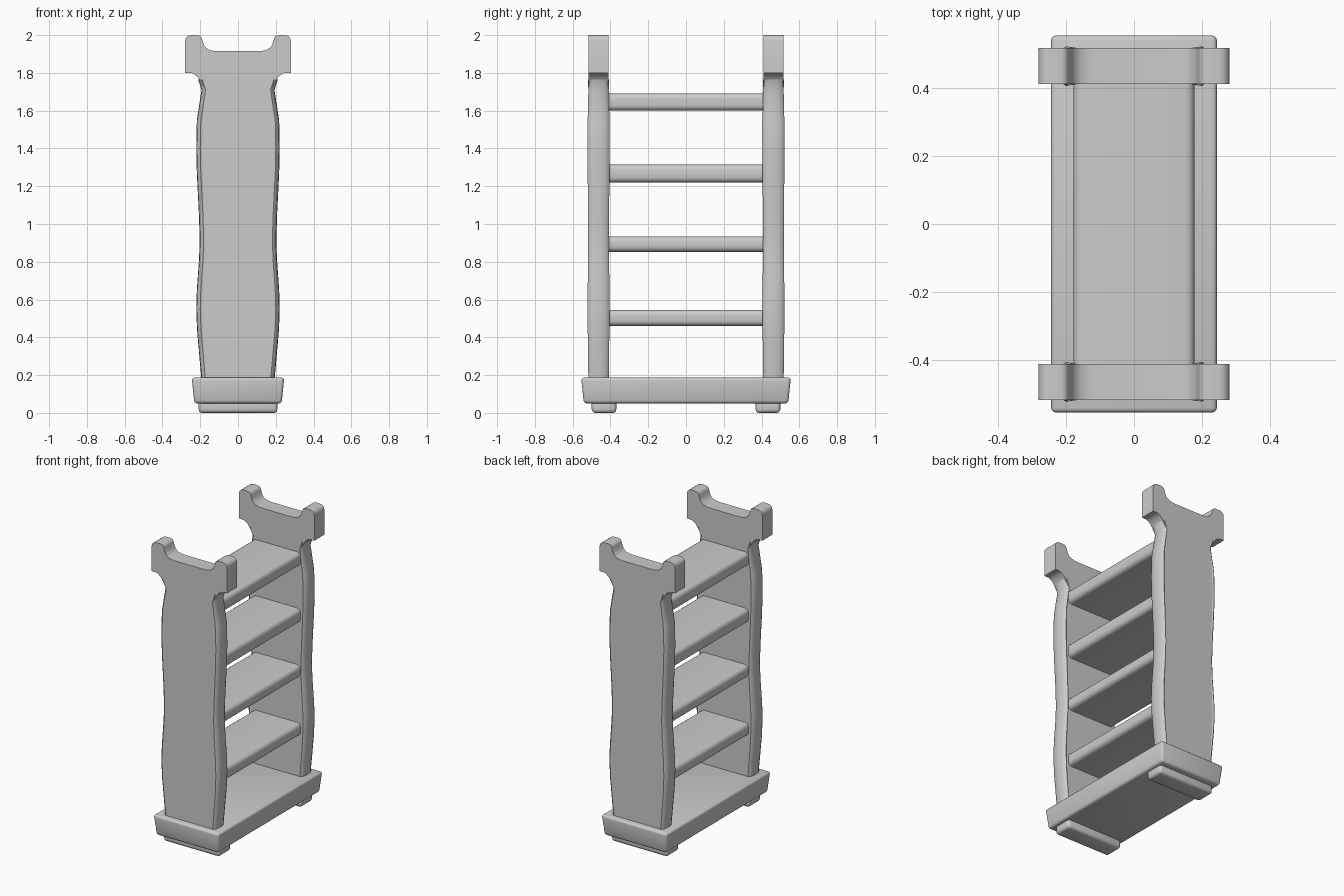
import bpy, bmesh, math

if "Cube" in bpy.data.objects:
    bpy.data.objects.remove(bpy.data.objects["Cube"])

def finish(bm, name, bevel=0, segments=3, smooth=True):
    bmesh.ops.recalc_face_normals(bm, faces=bm.faces)
    me = bpy.data.meshes.new(name)
    bm.to_mesh(me)
    bm.free()
    ob = bpy.data.objects.new(name, me)
    bpy.context.collection.objects.link(ob)
    bpy.ops.object.select_all(action='DESELECT')
    bpy.context.view_layer.objects.active = ob
    ob.select_set(True)
    if bevel:
        m = ob.modifiers.new("bevel", 'BEVEL')
        m.width, m.segments = bevel, segments
        m.limit_method = 'ANGLE'
        bpy.ops.object.modifier_apply(modifier=m.name)
    if smooth:
        bpy.ops.object.shade_smooth_by_angle(angle=math.radians(35))
    return ob

def box(name, x, y, z, bevel, cy=0, bottom_inset=0, segments=3):
    """x, y are half sizes; z is (low, high); the bottom may be inset."""
    bm = bmesh.new()
    bmesh.ops.create_cube(bm, size=2)
    for v in bm.verts:
        low = v.co.z < 0
        inset = bottom_inset if low else 0
        v.co.x *= x - inset
        v.co.y = v.co.y * (y - inset) + cy
        v.co.z = z[0] if low else z[1]
    return finish(bm, name, bevel, segments)

def arc(cx, cz, r, a0, a1, n=6):
    return [(cx + r * math.cos(math.radians(a0 + (a1 - a0) * i / n)),
             cz + r * math.sin(math.radians(a0 + (a1 - a0) * i / n))) for i in range(n + 1)]

# wavy side of the uprights (half width, height)
side = [(.172, .17), (.182, .28), (.196, .44), (.2, .55), (.197, .65), (.185, .82),
        (.182, .92), (.186, 1.05), (.197, 1.27), (.2, 1.4), (.197, 1.55), (.172, 1.71)]
# neck, shoulder, rounded horn and scooped top
half = (side + [(.198, 1.755), (.215, 1.78), (.235, 1.795), (.25, 1.8), (.28, 1.8)]
        + arc(.25, 1.97, .03, 0, 90, 4) + arc(.215, 1.975, .025, 90, 180, 4)
        + [(.184, 1.957), (.175, 1.938), (.156, 1.924), (.132, 1.917), (.105, 1.915)])

def upright(name, cy):
    bm = bmesh.new()
    outline = half + [(-x, z) for x, z in reversed(half)]
    f = bm.faces.new([bm.verts.new((x, cy - .053, z)) for x, z in outline])
    ext = bmesh.ops.extrude_face_region(bm, geom=[f])
    for v in ext['geom']:
        if isinstance(v, bmesh.types.BMVert):
            v.co.y += .106
    return finish(bm, name)

# rounded strip along each wavy edge: (outward offset, depth)
section = [(-.01, .053), (0, .058), (.01, .05), (.018, .03), (.021, 0)]
section += [(a, -b) for a, b in reversed(section[:-1])]

def edge_trim(name, sx, cy):
    bm = bmesh.new()
    rings = []
    for x, z in side + [(.19, 1.765)]:
        # the bulges are slightly thicker than the waist and ends
        t = .93 + .07 * max(0, min(1, (x - .172) / .028))
        rings.append([bm.verts.new((sx * (x + a), cy + b * t, z)) for a, b in section])
    n = len(section)
    for r, s in zip(rings, rings[1:]):
        for i in range(n):
            bm.faces.new((r[i], r[(i + 1) % n], s[(i + 1) % n], s[i]))
    bm.faces.new(rings[0])
    bm.faces.new(rings[-1])
    return finish(bm, name)

# base plinth
box("base", .245, .555, (.05, .187), .016, bottom_inset=.014)

for label, s in (("front", -1), ("back", 1)):
    box(label + "_foot", .208, .065, (0, .07), .018, cy=s * .434)
    upright(label + "_upright", s * .463)
    for side_label, sx in (("left", -1), ("right", 1)):
        edge_trim(f"{label}_{side_label}_edge", sx, s * .463)

# four shelves between the uprights
def shelf(name, w, z0, z1):
    bm = bmesh.new()
    r = .028
    pts = (arc(w - r, z0 + r, r, -90, 0, 4) + arc(w - r, z1 - r, r, 0, 90, 4)
           + arc(-w + r, z1 - r, r, 90, 180, 4) + arc(-w + r, z0 + r, r, 180, 270, 4))
    f = bm.faces.new([bm.verts.new((x, -.42, z)) for x, z in pts])
    ext = bmesh.ops.extrude_face_region(bm, geom=[f])
    for v in ext['geom']:
        if isinstance(v, bmesh.types.BMVert):
            v.co.y += .84
    return finish(bm, name)

for i, (z0, z1) in enumerate([(.46, .546), (.853, .935), (1.22, 1.315), (1.6, 1.692)]):
    shelf(f"shelf_{i + 1}", .178, z0, z1)
